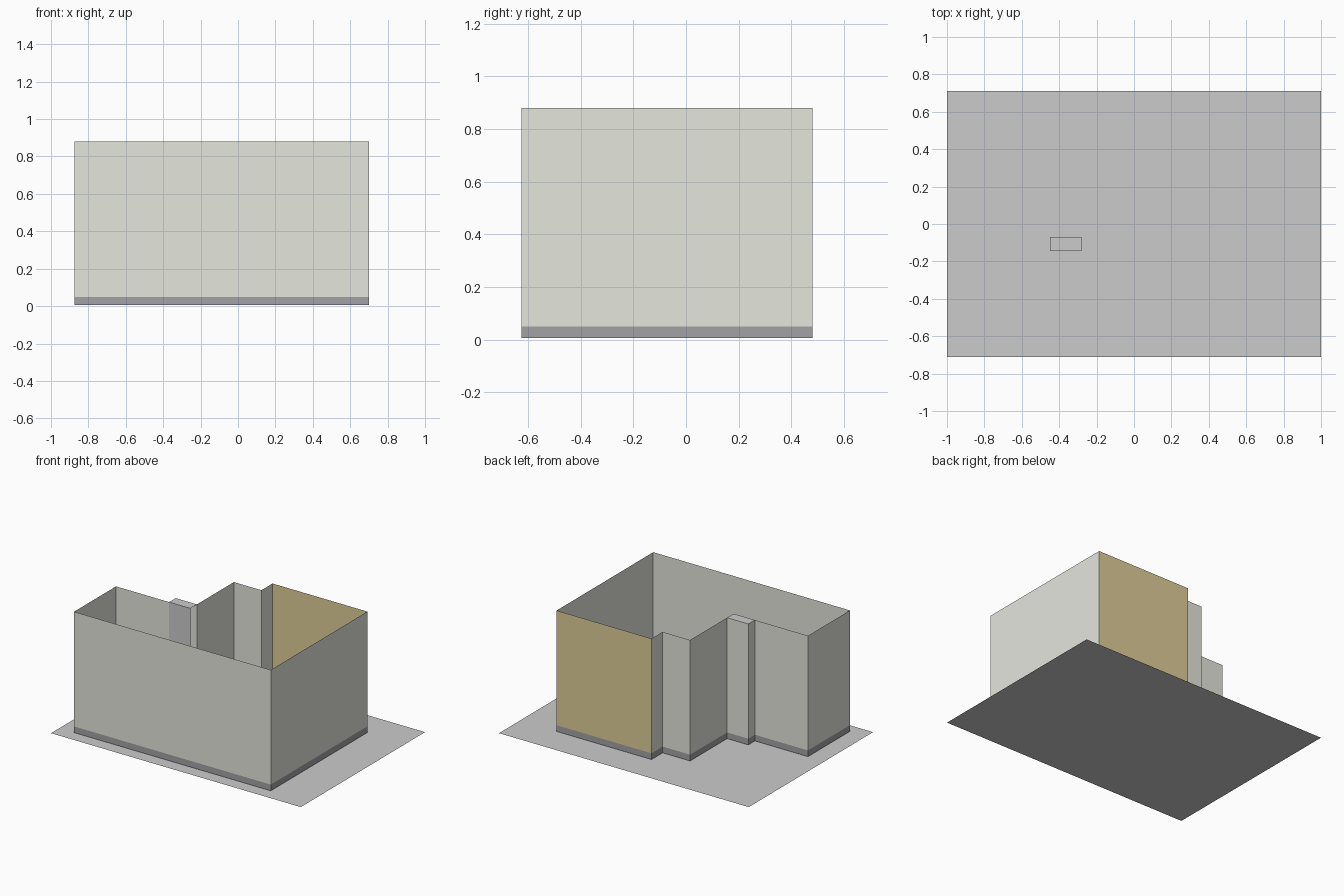
import bpy

if "Cube" in bpy.data.objects:
    bpy.data.objects.remove(bpy.data.objects["Cube"])

TOP, SKIRT, BASE = 0.88, 0.05, 0.005


def material(name, rgb):
    m = bpy.data.materials.new(name)
    m.diffuse_color = (*rgb, 1)
    m.use_nodes = True
    m.node_tree.nodes["Principled BSDF"].inputs["Base Color"].default_value = m.diffuse_color
    return m


def mesh_object(name, verts, faces, mat=None):
    me = bpy.data.meshes.new(name)
    me.from_pydata(verts, [], faces)
    ob = bpy.data.objects.new(name, me)
    bpy.context.collection.objects.link(ob)
    if mat:
        me.materials.append(mat)
    return ob


def wall_strip(name, path, z0, z1, mat):
    """Thin upright sheet following a plan path."""
    verts = [(x, y, z) for x, y in path for z in (z0, z1)]
    faces = [(2 * i, 2 * i + 2, 2 * i + 3, 2 * i + 1) for i in range(len(path) - 1)]
    return mesh_object(name, verts, faces, mat)


wall_mat = material("wall paint", (0.78, 0.79, 0.72))
accent_mat = material("accent paint", (0.73, 0.62, 0.31))
skirt_mat = material("skirting", (0.36, 0.36, 0.38))

# Ground sheet
mesh_object("ground_sheet",
            [(-1, -0.71, 0), (1, -0.71, 0), (1, 0.71, 0), (-1, 0.71, 0)],
            [(0, 1, 2, 3)])

# Room plan, running clockwise from the end of the accent wall round to its start
accent = [(0.70, 0.48), (-0.06, 0.48)]
plan = [(-0.06, 0.48), (-0.06, 0.353), (-0.28, 0.353), (-0.28, -0.07),
        (-0.45, -0.07), (-0.45, -0.145), (-0.875, -0.145),
        (-0.875, -0.625), (0.70, -0.625), (0.70, 0.48)]

# Walls, accent wall and the dark skirting band below them
wall_strip("walls", plan, SKIRT, TOP, wall_mat)
wall_strip("accent_wall", accent, SKIRT, TOP, accent_mat)
wall_strip("skirting_band", accent + plan[1:], BASE, SKIRT, skirt_mat)

# Column filling the niche: only its cap and room-side face are exposed
mesh_object("column",
            [(-0.45, -0.145, BASE), (-0.28, -0.145, BASE),
             (-0.28, -0.145, TOP), (-0.45, -0.145, TOP),
             (-0.28, -0.07, TOP), (-0.45, -0.07, TOP)],
            [(0, 1, 2, 3), (3, 2, 4, 5)])
